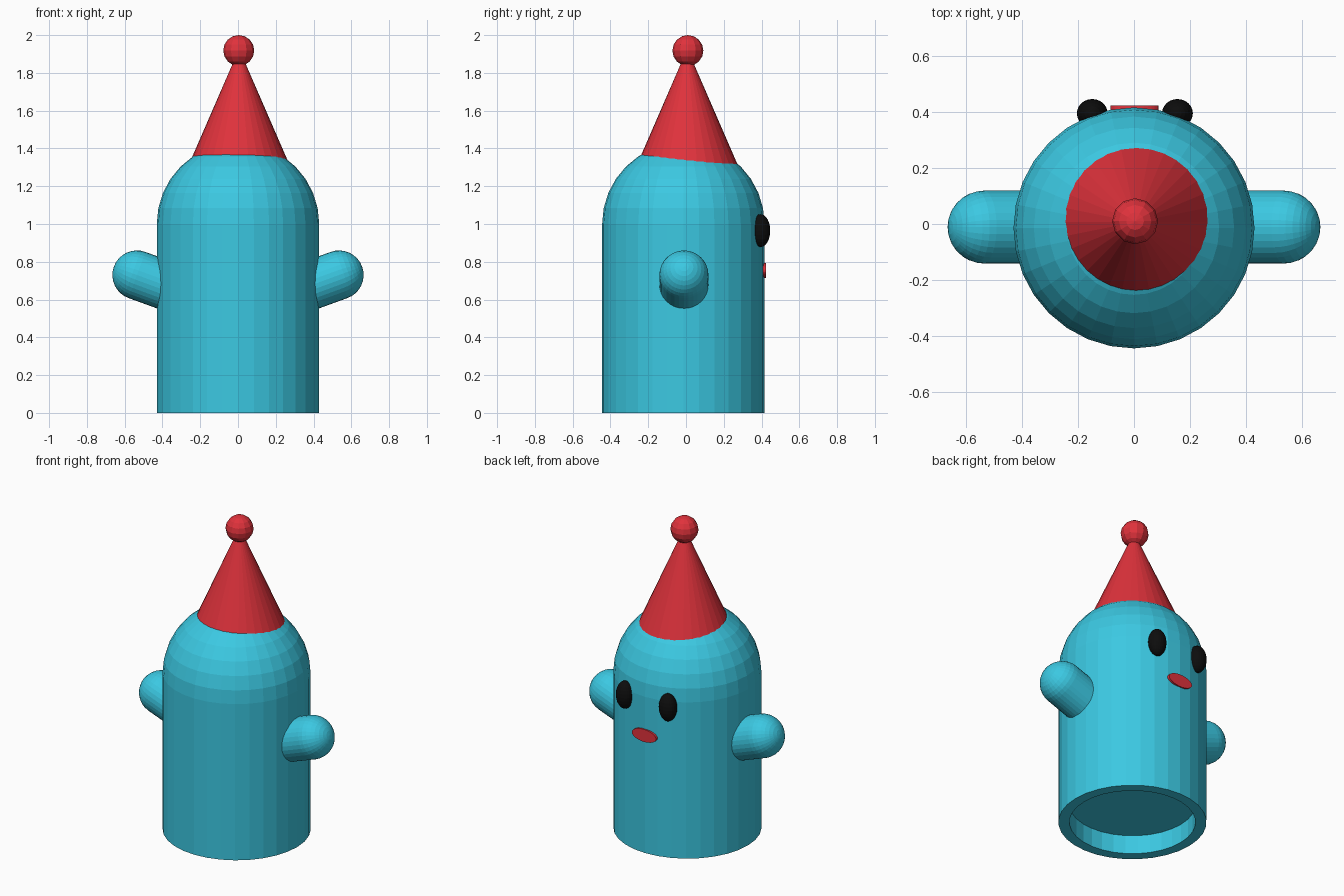
import bpy, bmesh
from math import sin, cos, pi, radians
from mathutils import Matrix

if "Cube" in bpy.data.objects:
    bpy.data.objects.remove(bpy.data.objects["Cube"])


def material(name, rgb):
    m = bpy.data.materials.new(name)
    m.diffuse_color = (*rgb, 1)
    m.use_nodes = True
    m.node_tree.nodes["Principled BSDF"].inputs["Base Color"].default_value = m.diffuse_color
    return m


BLUE = material("sky blue", (0.044, 0.58, 0.76))
RED = material("bright red", (0.745, 0.032, 0.045))
BLACK = material("black", (0.004, 0.004, 0.004))


def lathe(name, profile, sides, mat, matrix):
    """Spin a (radius, height) profile around z, then place it."""
    bm = bmesh.new()
    vs = [bm.verts.new((r, 0, z)) for r, z in profile]
    es = [bm.edges.new(p) for p in zip(vs, vs[1:])]
    bmesh.ops.spin(bm, geom=vs + es, cent=(0, 0, 0), axis=(0, 0, 1),
                   angle=2 * pi, steps=sides, use_duplicate=False)
    bmesh.ops.remove_doubles(bm, verts=bm.verts, dist=1e-5)
    bmesh.ops.transform(bm, matrix=matrix, verts=bm.verts)
    bmesh.ops.recalc_face_normals(bm, faces=bm.faces)
    mesh = bpy.data.meshes.new(name)
    bm.to_mesh(mesh)
    bm.free()
    mesh.materials.append(mat)
    ob = bpy.data.objects.new(name, mesh)
    bpy.context.collection.objects.link(ob)
    return ob


def arc(r, z, start, end, steps):
    """Profile arc of radius r centred at height z, angles in degrees."""
    out = []
    for i in range(steps + 1):
        a = radians(start + (end - start) * i / steps)
        out.append((max(0.0, r * cos(a)), z + r * sin(a)))
    return out


def place(x, y, z):
    return Matrix.Translation((x, y, z))


BY = -0.014  # body axis sits slightly behind the centre

# body: domed cylinder with a shallow hollow in the base
lathe("body", [(0, 0.12), (0.366, 0.12), (0.366, 0), (0.43, 0)]
      + arc(0.43, 1.0, 0, 90, 8), 32, BLUE, place(0, BY, 0))

# hat and pompom
lathe("hat", [(0, 1.29), (0.277, 1.29), (0.012, 1.90), (0, 1.90)], 32, RED,
      place(0.006, 0.007, 0))
lathe("pompom", arc(0.082, 0, -90, 90, 8), 12, RED, place(0.004, 0.01, 1.918))

for side, label in ((-1, "left"), (1, "right")):
    # arm: stubby capsule raised 20 degrees
    lathe(label + "_arm", [(0, -0.22), (0.13, -0.22)] + arc(0.13, 0, 0, 90, 8),
          32, BLUE,
          place(side * 0.535, BY + 0.003, 0.73) @ Matrix.Rotation(side * radians(70), 4, 'Y'))
    # eye: tall ellipsoid
    lathe(label + "_eye", arc(1, 0, -90, 90, 12), 24, BLACK,
          place(0.003 + side * 0.152, 0.395, 0.965) @ Matrix.Diagonal((0.055, 0.051, 0.087, 1)))

# mouth: flat oval plug set into the face
lathe("mouth", [(0, -0.04), (1, -0.04), (1, 0), (0, 0)], 32, RED,
      place(0.002, 0.423, 0.754) @ Matrix.Diagonal((0.086, 1, 0.04, 1))
      @ Matrix.Rotation(radians(-90), 4, 'X'))
